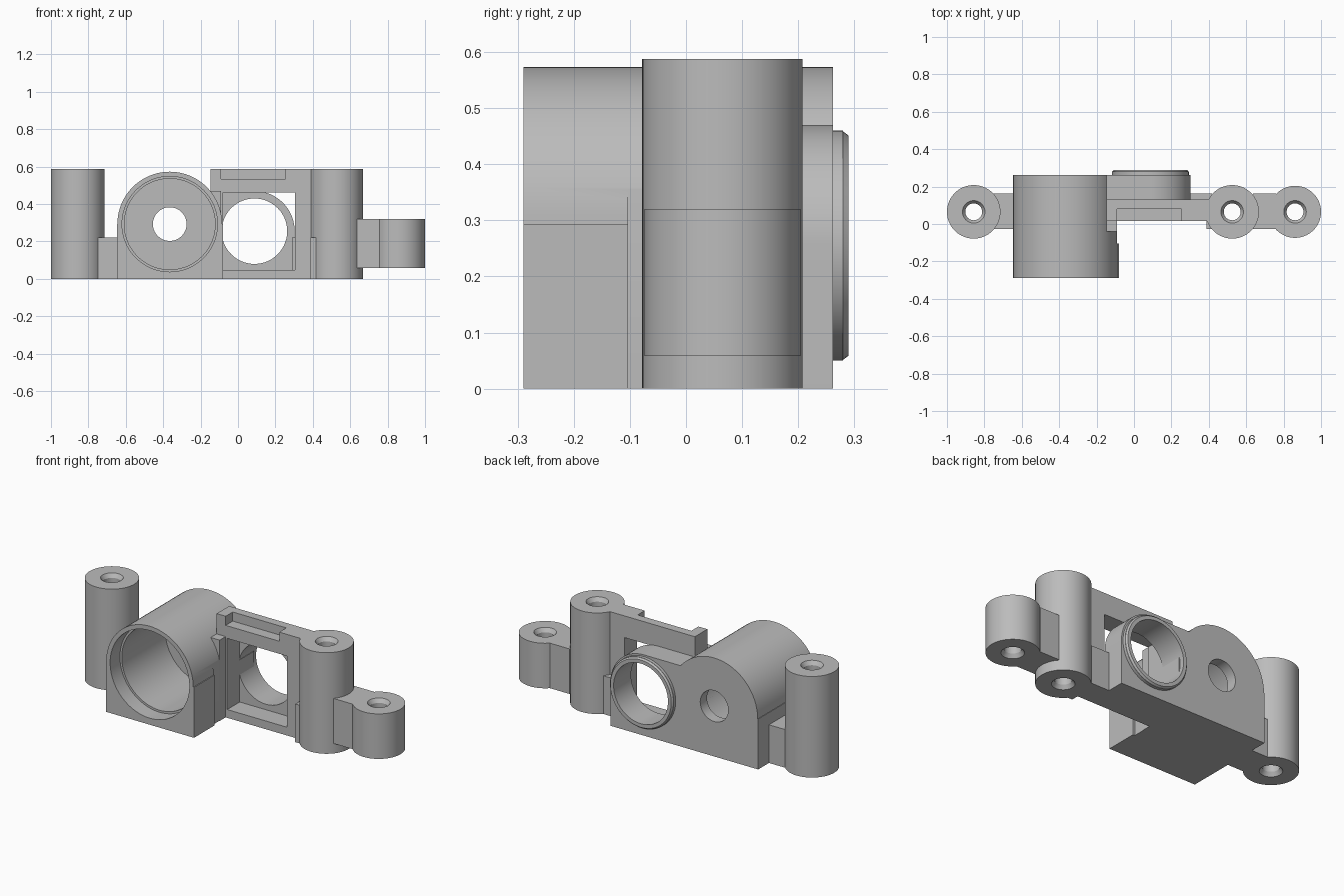
import bpy
import math

if "Cube" in bpy.data.objects:
    bpy.data.objects.remove(bpy.data.objects["Cube"], do_unlink=True)

grey = bpy.data.materials.new("matte grey")
grey.use_nodes = True
GREY = (0.5, 0.5, 0.5, 1)
grey.diffuse_color = GREY
grey.node_tree.nodes["Principled BSDF"].inputs["Base Color"].default_value = GREY


def finish(ob, name):
    ob.name = name
    ob.data.materials.clear()
    ob.data.materials.append(grey)
    return ob


def box(name, x, y, z):
    """Box from three (low, high) ranges."""
    bpy.ops.mesh.primitive_cube_add(size=1, location=[sum(r) / 2 for r in (x, y, z)])
    ob = bpy.context.object
    ob.scale = [r[1] - r[0] for r in (x, y, z)]
    bpy.ops.object.transform_apply(location=True, rotation=True, scale=True)
    return finish(ob, name)


def rod(name, a, b, span, r1, r2=None, axis="z"):
    """Cylinder or cone along z at (x, y), or along y at (x, z)."""
    mid = sum(span) / 2
    along_y = axis == "y"
    bpy.ops.mesh.primitive_cone_add(
        vertices=80, radius1=r1, radius2=r1 if r2 is None else r2,
        depth=span[1] - span[0],
        location=(a, mid, b) if along_y else (a, b, mid),
        rotation=(-math.pi / 2 if along_y else 0, 0, 0))
    ob = bpy.context.object
    bpy.ops.object.transform_apply(location=True, rotation=True, scale=True)
    return finish(ob, name)


def combine(ob, others, operation):
    """Apply a boolean with each helper, then drop the helpers."""
    for other in others:
        bpy.context.view_layer.objects.active = ob
        mod = ob.modifiers.new("bool", "BOOLEAN")
        mod.operation, mod.object, mod.solver = operation, other, "EXACT"
        bpy.ops.object.modifier_apply(modifier=mod.name)
        bpy.data.objects.remove(other, do_unlink=True)
    finish(ob, ob.name)
    return ob


def smooth(ob):
    bpy.ops.object.select_all(action="DESELECT")
    ob.select_set(True)
    bpy.context.view_layer.objects.active = ob
    bpy.ops.object.shade_smooth_by_angle(angle=math.radians(30))


H = 0.588            # overall height
PY = 0.065           # post line
TX, TZ = -0.365, 0.293   # big tube axis
LX, LZ = 0.088, 0.255    # small ring axis
BACK = 0.262         # rear face


# Screw posts with countersunk through holes
def post(name, x, low, high, radius):
    ob = rod(name, x, PY, (low, high), radius)
    cuts = [rod("hole", x, PY, (low - 0.1, high + 0.1), 0.045),
            rod("top_sink", x, PY, (high - 0.022, high + 0.01), 0.045, 0.067),
            rod("bottom_sink", x, PY, (low - 0.01, low + 0.022), 0.067, 0.045)]
    smooth(combine(ob, cuts, "DIFFERENCE"))


post("right_post", -0.857, 0, H, 0.143)
post("middle_post", 0.525, 0, H, 0.143)
post("left_post", 0.861, 0.058, 0.32, 0.139)

# Webs that join the posts
ARM = (-0.028, 0.163)
box("right_web", (-0.75, -0.63), ARM, (0, 0.222))
box("left_web", (0.635, 0.76), ARM, (0.058, 0.32))
box("middle_web", (0.388, 0.418), ARM, (0, 0.222))
box("rear_web", (0.29, 0.418), (0.1, 0.163), (0, 0.222))


# Cutters shared by the housing parts
def tube_cuts():
    return [rod("bore", TX, TZ, (-0.25, 0.2), 0.243, axis="y"),
            rod("bore_mouth", TX, TZ, (-0.35, -0.2), 0.255, axis="y"),
            rod("rear_hole", TX, TZ, (0.1, 0.4), 0.09, axis="y")]


def ring_cuts():
    return [rod("ring_bore", LX, LZ, (0.1, 0.4), 0.175, axis="y")]


# Big tube on a square foot, with a shallow relief on its inner side
tube = rod("tube_housing", TX, TZ, (-0.29, BACK), 0.28, axis="y")
combine(tube, [box("foot", (-0.648, -0.08), (-0.29, BACK), (0, TZ))], "UNION")
combine(tube, tube_cuts()
        + [box("relief", (-0.092, 0), (-0.103, 0.015), (-0.1, 0.5))], "DIFFERENCE")
smooth(tube)

# Filler between tube and frame
filler = box("tube_filler", (-0.15, -0.09), (-0.04, 0.14), (0, 0.47))
smooth(combine(filler, tube_cuts(), "DIFFERENCE"))

# Upright frame with a square pocket and a slot in its top edge
frame = box("frame", (-0.148, 0.42), (0.015, 0.13), (0, H))
combine(frame, tube_cuts() + [
    box("pocket", (-0.08, 0.305), (-0.1, 0.2), (0.048, 0.462)),
    box("slot", (-0.09, 0.255), (-0.1, 0.08), (0.535, H + 0.1))], "DIFFERENCE")
smooth(frame)

# Ring block behind the frame
block = rod("ring_block", LX, LZ, (0.13, BACK), 0.215, axis="y")
combine(block, [
    box("lower", (-0.15, LX + 0.215), (0.13, BACK), (0, LZ)),
    box("bridge", (-0.15, LX), (0.13, BACK), (0.1, LZ + 0.215))], "UNION")
smooth(combine(block, tube_cuts() + ring_cuts(), "DIFFERENCE"))

# Raised rim around the ring opening
rim = rod("rear_rim", LX, LZ, (BACK - 0.02, 0.28), 0.205, axis="y")
combine(rim, [rod("rim_edge", LX, LZ, (0.278, 0.29), 0.205, 0.196, axis="y")], "UNION")
smooth(combine(rim, ring_cuts(), "DIFFERENCE"))
